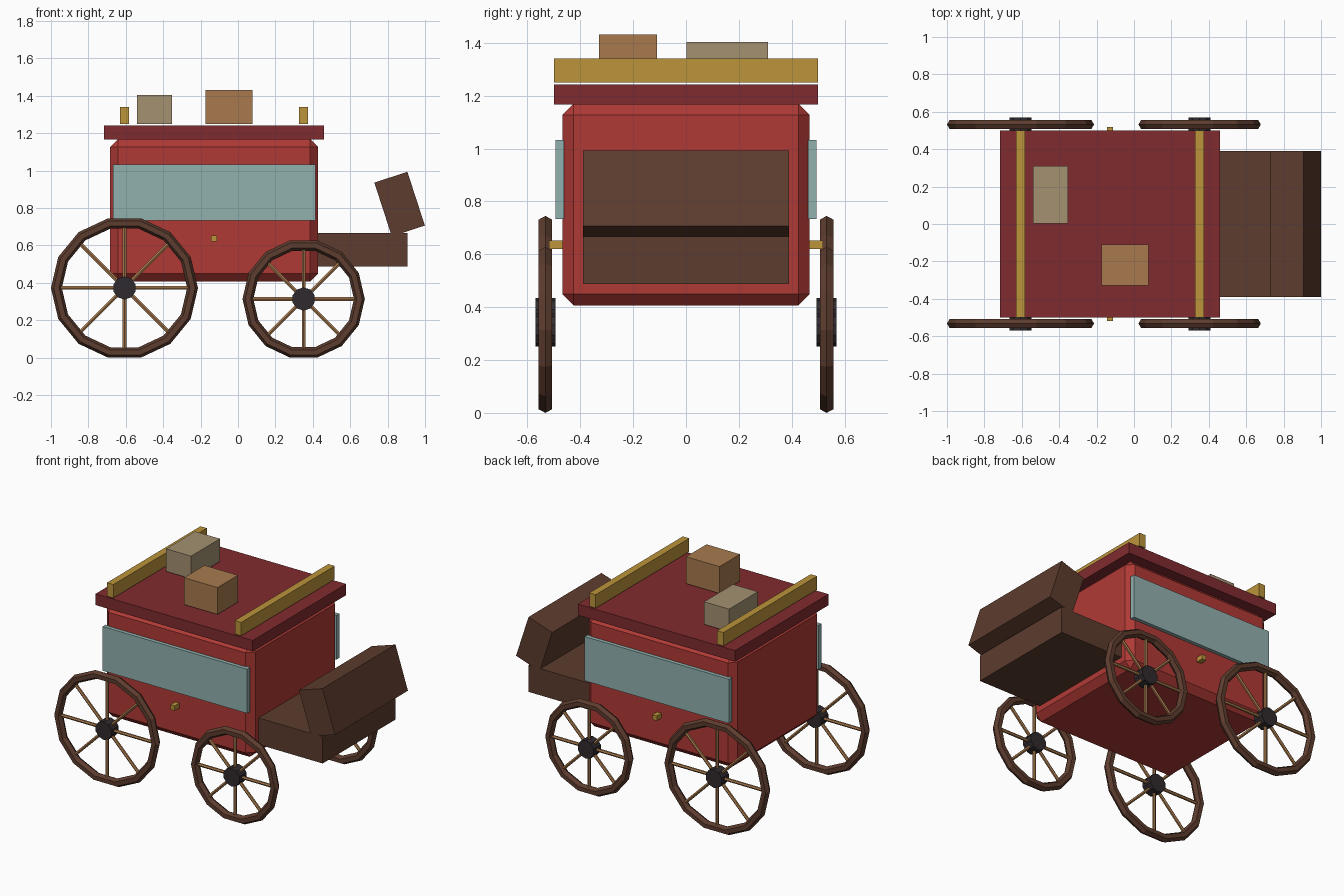
import bpy, math

if "Cube" in bpy.data.objects:
    bpy.data.objects.remove(bpy.data.objects["Cube"])


def mat(name, r, g, b):
    m = bpy.data.materials.new(name)
    lin = [((c / 255 + 0.055) / 1.055) ** 2.4 for c in (r, g, b)]
    m.diffuse_color = (*lin, 1)
    m.use_nodes = True
    m.node_tree.nodes["Principled BSDF"].inputs["Base Color"].default_value = m.diffuse_color
    return m


RED = mat("body red", 176, 58, 53)
MAROON = mat("roof maroon", 128, 43, 47)
GOLD = mat("brass", 188, 148, 59)
GLASS = mat("pale glass", 145, 177, 175)
BROWN = mat("dark brown wood", 93, 60, 46)
TAN = mat("canvas tan", 164, 145, 113)
LEATHER = mat("light brown leather", 168, 122, 78)
IRON = mat("hub iron", 48, 42, 46)


def finish(name, material):
    ob = bpy.context.object
    ob.name = name
    ob.data.materials.clear()
    ob.data.materials.append(material)
    return ob


def box(name, x, y, z, material, bevel=0):
    """Box from (min, max) ranges on each axis."""
    loc = [(a + b) / 2 for a, b in (x, y, z)]
    bpy.ops.mesh.primitive_cube_add(size=1, location=loc)
    ob = finish(name, material)
    dims = [b - a for a, b in (x, y, z)]
    for v in ob.data.vertices:
        v.co = [c * d for c, d in zip(v.co, dims)]
    if bevel:
        m = ob.modifiers.new("chamfer", 'BEVEL')
        m.width, m.segments = bevel, 1
    return ob


def wheel(name, x, y, radius, height):
    """Faceted rim, eight spokes and a hub, resting on the ground."""
    tube, zc = 0.029, height / 2
    squash = zc / (radius * math.cos(math.pi / 14))
    bpy.ops.mesh.primitive_torus_add(
        major_radius=radius - tube, minor_radius=tube, major_segments=14,
        minor_segments=6, location=(x, y, zc), rotation=(math.pi / 2, 0, 0))
    finish(name + "_rim", BROWN).scale.y = squash
    length = radius - tube * 1.4
    for i in range(4):
        # each rod spans the wheel, making two opposite spokes
        a = i * math.pi / 4
        bpy.ops.mesh.primitive_cylinder_add(
            vertices=6, radius=0.011, depth=2 * length * (1 - (1 - squash * 0.985) * abs(math.cos(a))),
            location=(x, y, zc), rotation=(0, a, 0))
        finish(name + "_spokes", LEATHER)
    bpy.ops.mesh.primitive_cylinder_add(
        vertices=10, radius=0.062, depth=0.076, location=(x, y, zc),
        rotation=(math.pi / 2, 0, 0))
    finish(name + "_hub", IRON)


# Cabin and roof
box("cabin", (-0.684, 0.428), (-0.468, 0.468), (0.406, 1.169), RED, 0.043)
box("roof", (-0.717, 0.46), (-0.5, 0.5), (1.167, 1.242), MAROON)

# Roof rails and luggage
for x in (-0.607, 0.35):
    box("roof_rail", (x - 0.024, x + 0.024), (-0.5, 0.5), (1.25, 1.341), GOLD)
box("canvas_trunk", (-0.54, -0.353), (0.002, 0.311), (1.25, 1.403), TAN)
box("leather_case", (-0.174, 0.077), (-0.329, -0.11), (1.25, 1.432), LEATHER)

# Driver's seat with a tilted back board
box("seat", (0.40, 0.907), (-0.39, 0.39), (0.487, 0.667), BROWN)
back = box("seat_back", (0.771, 0.957), (-0.39, 0.39), (0.67, 0.972), BROWN)
back.rotation_euler.y = -0.314

# Side windows, door knobs and wheels, on both sides
for s in (-1, 1):
    side = "left" if s > 0 else "right"
    box(side + "_window", (-0.668, 0.414), sorted((s * 0.461, s * 0.493)),
        (0.733, 1.032), GLASS)
    box(side + "_door_knob", (-0.144, -0.111), sorted((s * 0.46, s * 0.518)),
        (0.62, 0.653), GOLD)
    wheel(side + "_rear_wheel", -0.607, s * 0.532, 0.393, 0.745)
    wheel(side + "_front_wheel", 0.351, s * 0.532, 0.327, 0.627)
